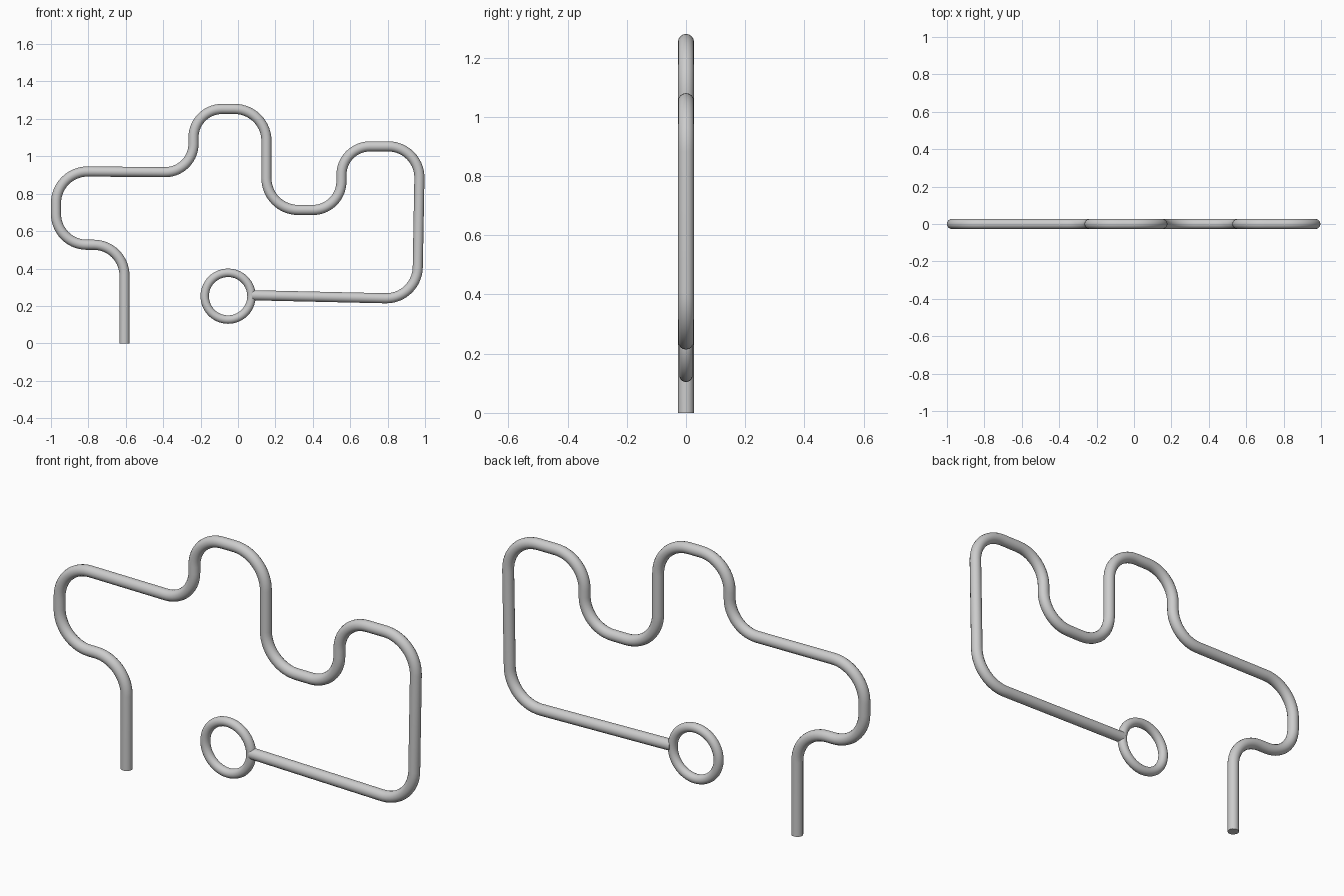
import bpy
from math import pi, sin
from mathutils import Vector

if "Cube" in bpy.data.objects:
    bpy.data.objects.remove(bpy.data.objects["Cube"])

BEND = 0.17       # preferred bend size
PIPE_R = 0.027


def rounded_path(corners, bend, steps=14):
    """Replace each inner corner with a circular arc tangent to both sides."""
    pts = [Vector((x, 0, z)) for x, z in corners]
    path = [pts[0]]
    for a, c, b in zip(pts, pts[1:], pts[2:]):
        d = min(bend, 0.45 * (a - c).length, 0.45 * (b - c).length)
        u, v = (a - c).normalized(), (b - c).normalized()
        centre = c + (u + v) * d / (1 + u.dot(v))
        r1, r2 = c + u * d - centre, c + v * d - centre
        ang = r1.angle(r2)
        for i in range(steps + 1):
            t = i / steps
            path.append(centre + (r1 * sin((1 - t) * ang) + r2 * sin(t * ang)) / sin(ang))
    path.append(pts[-1])
    return path


def tube(name, path, radius):
    curve = bpy.data.curves.new(name, 'CURVE')
    curve.dimensions = '3D'
    curve.bevel_depth = radius
    curve.bevel_resolution = 6
    curve.use_fill_caps = True
    spline = curve.splines.new('POLY')
    spline.points.add(len(path) - 1)
    for p, co in zip(spline.points, path):
        p.co = (*co, 1)
    obj = bpy.data.objects.new(name, curve)
    bpy.context.collection.objects.link(obj)
    bpy.ops.object.select_all(action='DESELECT')
    obj.select_set(True)
    bpy.context.view_layer.objects.active = obj
    bpy.ops.object.convert(target='MESH')
    bpy.ops.object.shade_smooth_by_angle(angle=pi / 5)


# Bent pipe from the foot to the ring
corners = [(-0.607, 0), (-0.607, 0.527), (-0.973, 0.527), (-0.973, 0.92),
           (-0.238, 0.914), (-0.238, 1.253), (0.152, 1.253), (0.152, 0.713),
           (0.553, 0.713), (0.553, 1.053), (0.973, 1.053), (0.958, 0.237),
           (0.075, 0.257)]
tube("bent_pipe", rounded_path(corners, BEND), PIPE_R)

# End ring
bpy.ops.mesh.primitive_torus_add(major_radius=0.125, minor_radius=0.0225,
                                 major_segments=56, minor_segments=20,
                                 location=(-0.053, 0, 0.252), rotation=(pi / 2, 0, 0))
bpy.context.object.name = "end_ring"
bpy.ops.object.shade_smooth_by_angle(angle=pi / 4)
